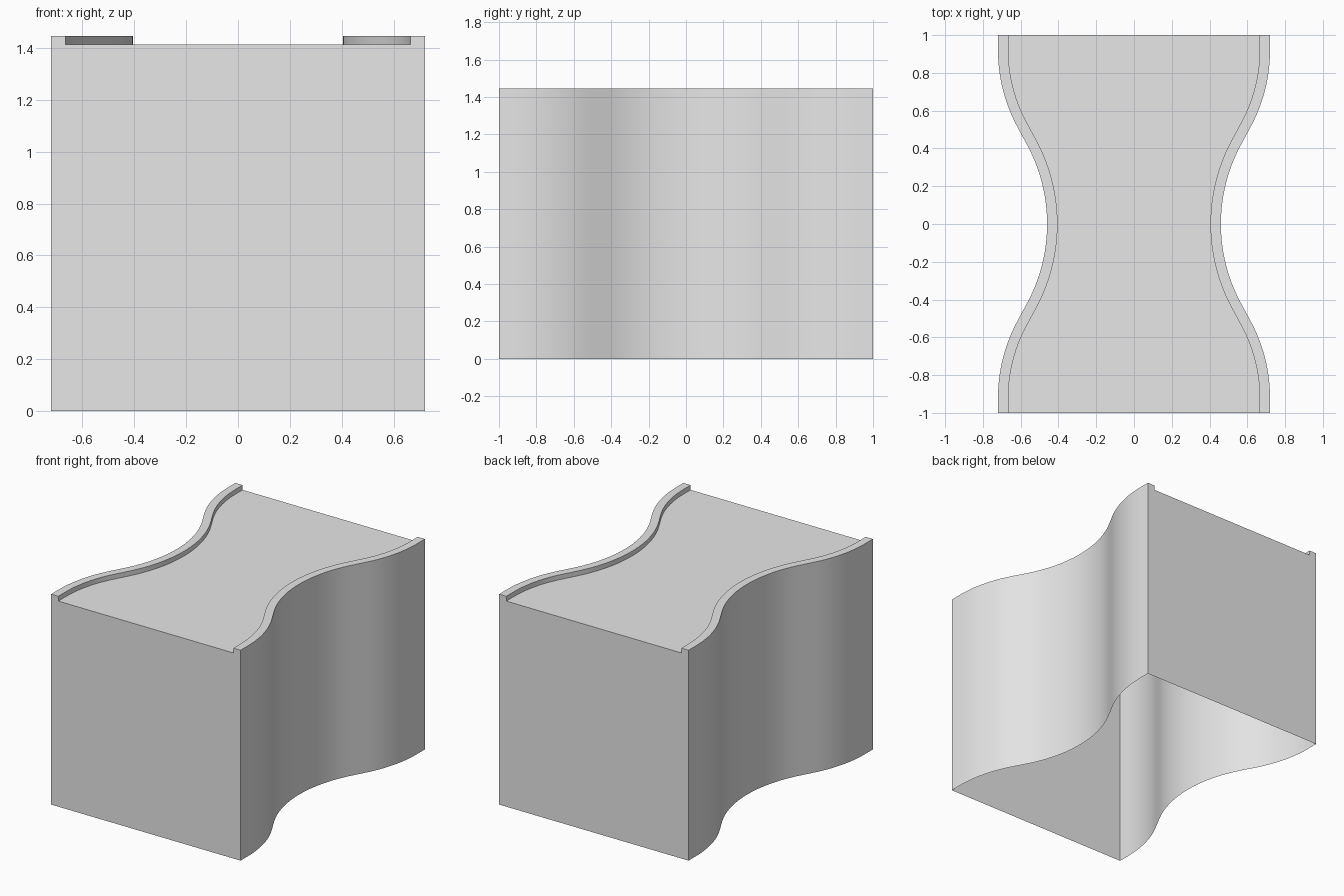
import bpy
import bmesh
import math

cube = bpy.data.objects.get("Cube")
if cube:
    bpy.data.objects.remove(cube, do_unlink=True)

HEIGHT, DECK, RIM = 1.445, 1.412, 0.055
WAIST, WIDE = 0.46, 0.72          # half widths at the middle and the ends
R_IN, R_OUT = 0.88, 0.854         # radii of the waist and shoulder arcs
BEND = math.radians(28.4)         # steepest angle of the side wall
STEPS = 14

grey = bpy.data.materials.new("light_grey")
grey.use_nodes = True
grey.diffuse_color = (0.8, 0.8, 0.8, 1)
grey.node_tree.nodes["Principled BSDF"].inputs["Base Color"].default_value = (0.8, 0.8, 0.8, 1)


def half_curve():
    """Side wall from the waist to one end, as (x, y, wall angle)."""
    pts = []
    for i in range(STEPS + 1):
        a = BEND * i / STEPS
        pts.append((WAIST + R_IN * (1 - math.cos(a)), R_IN * math.sin(a), a))
    # straight run joins the two arcs, then the shoulder eases into the end
    rise = WIDE - R_OUT * (1 - math.cos(BEND)) - pts[-1][0]
    end_y = pts[-1][1] + rise / math.tan(BEND) + R_OUT * math.sin(BEND)
    for i in range(STEPS, -1, -1):
        a = BEND * i / STEPS
        pts.append((WIDE - R_OUT * (1 - math.cos(a)), end_y - R_OUT * math.sin(a), a))
    pts.append((WIDE, 1.0, 0.0))
    return pts


half = half_curve()
wall = [(x, -y, -a) for x, y, a in reversed(half[1:])] + half

# One cross-section per station: wall, rim top, rim inside, deck, mirrored
bm = bmesh.new()
sections = []
for x, y, a in wall:
    xi, yi = x - RIM * math.cos(a), y + RIM * math.sin(a)
    side = [(x, y, 0), (x, y, HEIGHT), (xi, yi, HEIGHT), (xi, yi, DECK)]
    loop = side + [(-px, py, pz) for px, py, pz in reversed(side)]
    sections.append([bm.verts.new(p) for p in loop])

# Skin between stations; the underside stays open
for s, t in zip(sections, sections[1:]):
    for i in range(len(s) - 1):
        bm.faces.new((s[i], t[i], t[i + 1], s[i + 1]))

# Flat front and back walls
bm.faces.new(sections[0])
bm.faces.new(list(reversed(sections[-1])))
bmesh.ops.recalc_face_normals(bm, faces=bm.faces)

# Make sure the deck faces upward
deck = [f for f in bm.faces if abs(f.normal.z) > 0.9]
if deck[0].normal.z < 0:
    bmesh.ops.reverse_faces(bm, faces=bm.faces)

mesh = bpy.data.meshes.new("waisted_shell")
bm.to_mesh(mesh)
bm.free()
mesh.materials.append(grey)
shell = bpy.data.objects.new("waisted_shell", mesh)
bpy.context.collection.objects.link(shell)

bpy.ops.object.select_all(action='DESELECT')
shell.select_set(True)
bpy.context.view_layer.objects.active = shell
bpy.ops.object.shade_smooth_by_angle(angle=math.radians(30))
